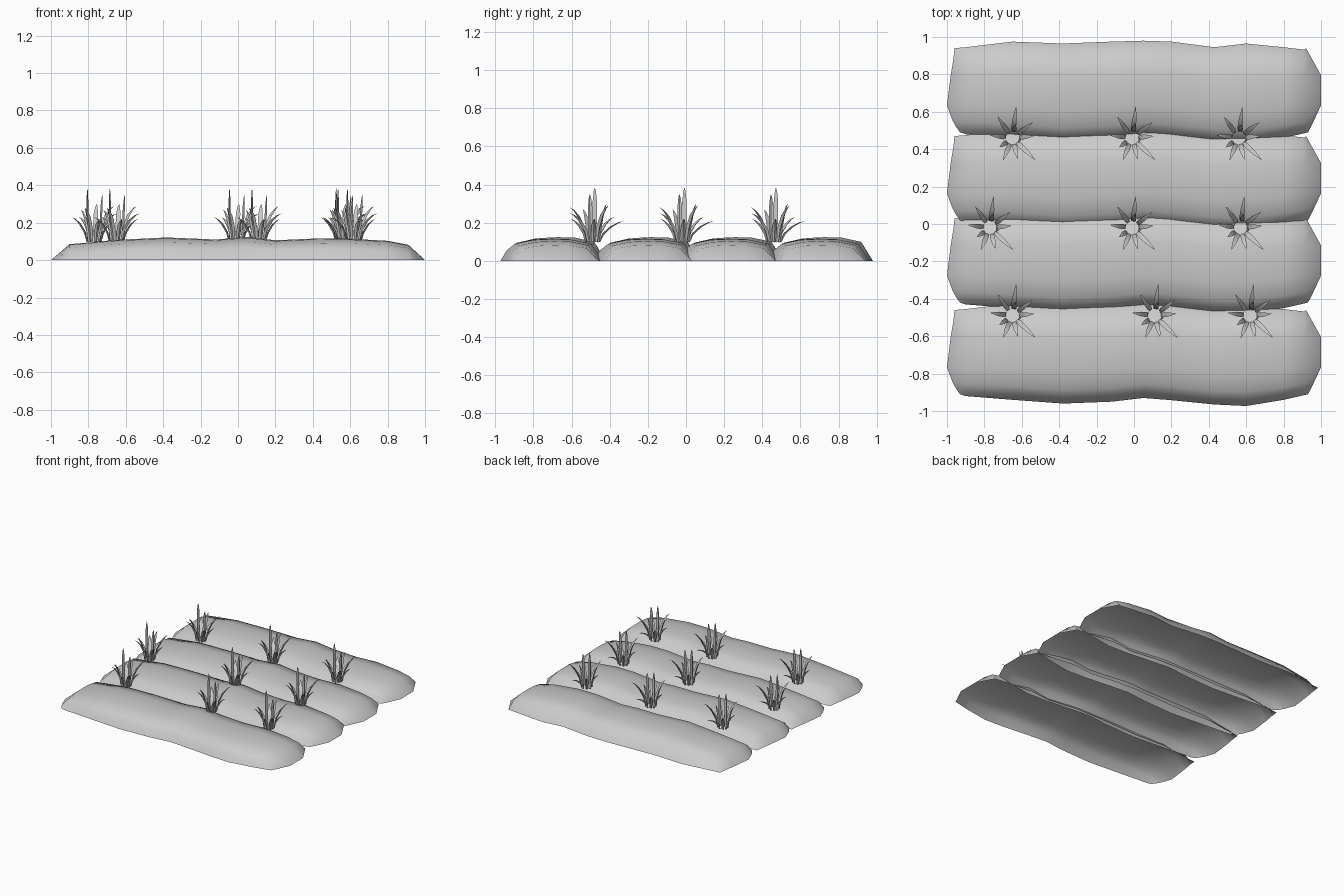
import bpy
import bmesh
from mathutils import Vector

if "Cube" in bpy.data.objects:
    bpy.data.objects.remove(bpy.data.objects["Cube"])


def finish(name, bm, angle):
    bmesh.ops.recalc_face_normals(bm, faces=bm.faces[:])
    me = bpy.data.meshes.new(name)
    bm.to_mesh(me)
    bm.free()
    ob = bpy.data.objects.new(name, me)
    bpy.context.collection.objects.link(ob)
    bpy.ops.object.select_all(action='DESELECT')
    ob.select_set(True)
    bpy.context.view_layer.objects.active = ob
    bpy.ops.object.shade_smooth_by_angle(angle=angle)
    return ob


# Soil ridge: stations along x give low edge, high edge and crest height
STATIONS = [(-0.90, -0.24, 0.225, 0.085), (-0.65, -0.26, 0.255, 0.108),
            (-0.38, -0.28, 0.245, 0.121), (-0.12, -0.27, 0.255, 0.110),
            (0.05, -0.25, 0.26, 0.124), (0.20, -0.262, 0.255, 0.106),
            (0.43, -0.285, 0.225, 0.116), (0.60, -0.293, 0.245, 0.114),
            (0.80, -0.26, 0.225, 0.103), (0.91, -0.235, 0.212, 0.082)]
# Cross-section: fraction across, fraction of height
SECTION = [(0, 0), (0.06, 0.48), (0.14, 0.78), (0.32, 0.96), (0.5, 1.0),
           (0.68, 0.98), (0.88, 0.80), (1, 0)]
LEFT_END = [-0.93, -0.95, -0.97, -1.0, -0.99, -0.98, -0.965, -0.96]
RIGHT_END = [0.93, 0.945, 0.962, 1.0, 1.0, 1.0, 0.95, 0.92]


def make_ridge(name, yc):
    bm = bmesh.new()
    rows = [[bm.verts.new((x, yc - 0.23 + 0.45 * t, 0))
             for x, (t, _) in zip(LEFT_END, SECTION)]]
    for x, lo, hi, h in STATIONS:
        rows.append([bm.verts.new((x, yc + lo + (hi - lo) * t, h * f))
                     for t, f in SECTION])
    rows.append([bm.verts.new((x, yc - 0.23 + 0.45 * t, 0))
                 for x, (t, _) in zip(RIGHT_END, SECTION)])
    for a, b in zip(rows, rows[1:]):
        for i in range(len(SECTION) - 1):
            bm.faces.new((a[i], b[i], b[i + 1], a[i + 1]))
    # The underside stays open, so keep the shell facing up
    ob = finish(name, bm, 1.0)
    if sum(p.normal.z for p in ob.data.polygons) < 0:
        ob.data.flip_normals()


for i, yc in enumerate((0.72, 0.25, -0.19, -0.68)):
    make_ridge(f"soil_ridge_{i + 1}", yc)

# Grass tuft: blade tips relative to the plant centre at ground level
TIPS = [(-0.035, 0.012, 0.285), (0.045, -0.015, 0.25), (0.02, 0.17, 0.11),
        (-0.08, 0.115, 0.13), (-0.12, 0.015, 0.13), (-0.05, -0.12, 0.18),
        (0.03, -0.115, 0.12), (0.125, -0.12, 0.15), (0.11, 0.085, 0.19),
        (0.115, 0.01, 0.12), (0.015, 0.075, 0.20), (-0.07, -0.05, 0.17)]


def add_blade(bm, origin, tip):
    tip = Vector(tip)
    flat = Vector((tip.x, tip.y, 0))
    out = flat.normalized()
    side = Vector((-out.y, out.x, 0))
    base = out * 0.035
    rings = []
    for s, w in ((0, 0.008), (0.3, 0.013), (0.62, 0.012), (0.85, 0.006)):
        # Blades rise first, then bend outwards
        p = base.lerp(flat, s ** 1.7)
        p.z = tip.z * (1 - (1 - s) ** 1.4)
        p += origin
        thick = out * 0.6 * w - Vector((0, 0, 0.4 * w))
        rings.append([bm.verts.new(p + side * w), bm.verts.new(p + thick),
                      bm.verts.new(p - side * w)])
    end = bm.verts.new(origin + tip)
    for a, b in zip(rings, rings[1:]):
        for i in range(3):
            j = (i + 1) % 3
            bm.faces.new((a[i], a[j], b[j], b[i]))
    for i in range(3):
        bm.faces.new((rings[-1][i], rings[-1][(i + 1) % 3], end))


PLANTS = [(-0.65, 0.46), (-0.01, 0.46), (0.56, 0.46),
          (-0.77, -0.02), (-0.01, -0.02), (0.57, -0.02),
          (-0.65, -0.49), (0.11, -0.49), (0.62, -0.49)]
for i, (x, y) in enumerate(PLANTS):
    bm = bmesh.new()
    for tip in TIPS:
        add_blade(bm, Vector((x, y, 0.10)), tip)
    finish(f"grass_tuft_{i + 1}", bm, 0.6)
